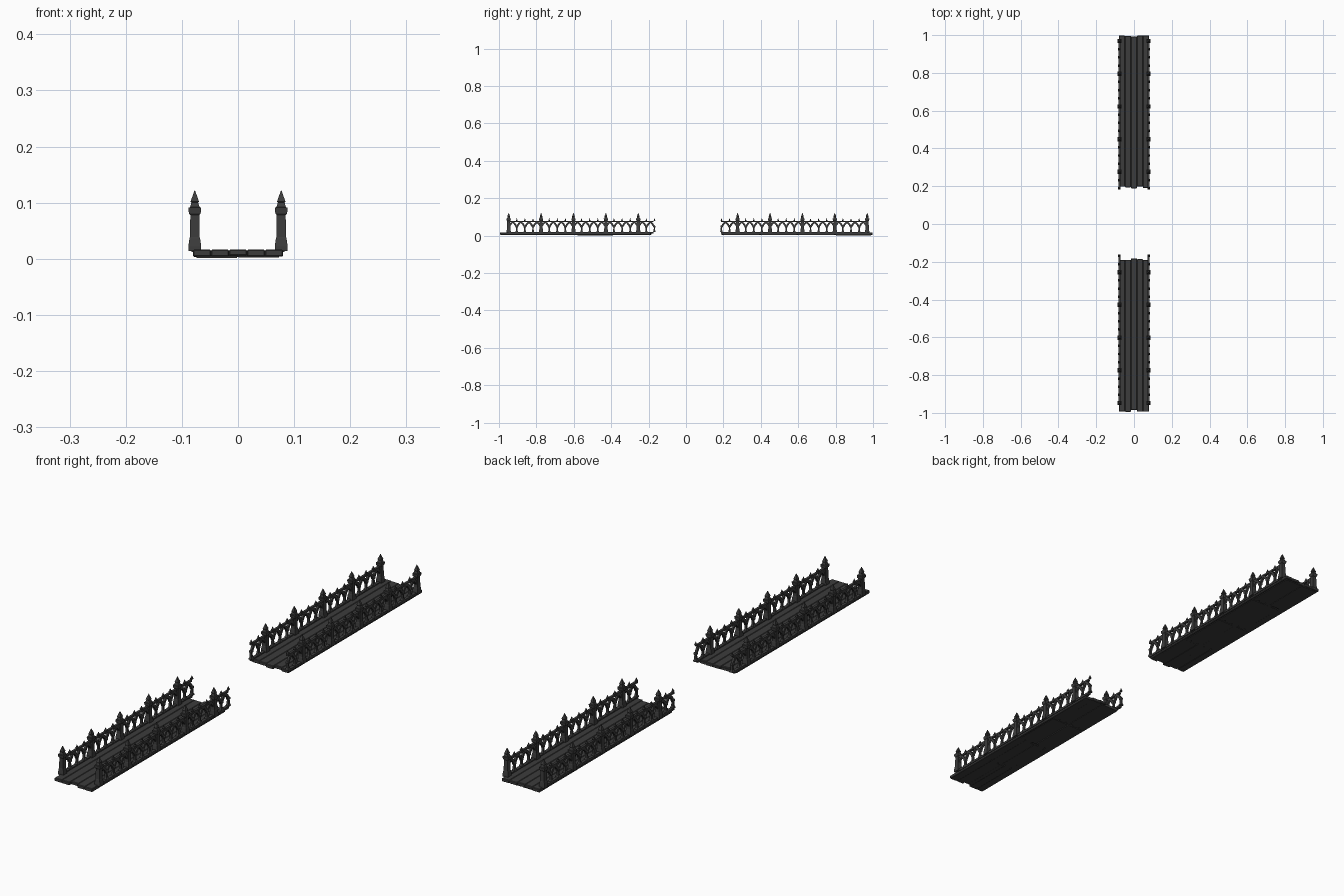
import bpy, bmesh, random
from mathutils import Vector

if "Cube" in bpy.data.objects:
    bpy.data.objects.remove(bpy.data.objects["Cube"])

random.seed(4)
stone = bpy.data.materials.new("dark_stone")
stone.diffuse_color = (0.045, 0.045, 0.045, 1)
stone.use_nodes = True
stone.node_tree.nodes["Principled BSDF"].inputs["Base Color"].default_value = stone.diffuse_color


def finish(bm, name):
    bmesh.ops.recalc_face_normals(bm, faces=bm.faces)
    me = bpy.data.meshes.new(name)
    bm.to_mesh(me)
    bm.free()
    me.materials.append(stone)
    ob = bpy.data.objects.new(name, me)
    bpy.context.collection.objects.link(ob)
    return ob


def loft(bm, x, y, profile):
    """Square tower from (half width, z) pairs."""
    rings = []
    for r, z in profile:
        rings.append([bm.verts.new((x + a * r, y + b * r, z))
                      for a, b in ((-1, -1), (1, -1), (1, 1), (-1, 1))])
    for p, q in zip(rings, rings[1:]):
        for i in range(4):
            j = (i + 1) % 4
            bm.faces.new((p[i], p[j], q[j], q[i]))
    bm.faces.new(rings[0][::-1])
    bm.faces.new(rings[-1])


def box(bm, x0, x1, y0, y1, z0, z1):
    vs = bmesh.ops.create_cube(bm, size=1)["verts"]
    for v in vs:
        v.co = Vector(((x0 + x1) / 2 + v.co.x * (x1 - x0),
                       (y0 + y1) / 2 + v.co.y * (y1 - y0),
                       (z0 + z1) / 2 + v.co.z * (z1 - z0)))


def plate(bm, x, half, pts):
    """Outline in (y, z) extruded across x."""
    a = [bm.verts.new((x - half, y, z)) for y, z in pts]
    b = [bm.verts.new((x + half, y, z)) for y, z in pts]
    bm.faces.new(a[::-1])
    bm.faces.new(b)
    for i in range(len(pts)):
        j = (i + 1) % len(pts)
        bm.faces.new((a[i], a[j], b[j], b[i]))


POST = [(.0115, .014), (.0115, .022), (.0095, .036), (.0085, .039), (.008, .078),
        (.0105, .081), (.0115, .091), (.0085, .092), (.006, .1), (.0075, .102),
        (.004, .112), (.0004, .122)]
FINIAL = [(.003, .078), (.0045, .082), (.003, .084), (.0004, .093)]
PITCH = 0.0433


def arch(bm, x, y):
    """Pointed arch between the balusters at y and y + PITCH."""
    h = PITCH / 2
    curve = [(0, .046), (.004, .055), (.011, .065), (h, .075)]
    for s, base in ((1, y), (-1, y + PITCH)):
        outer = [(base + s * (d - .002), z + .003) for d, z in curve]
        inner = [(base + s * (d + .005), z - .004) for d, z in curve]
        outer[-1] = (base + s * h, .076)
        inner[-1] = (base + s * h, .067)
        plate(bm, x, .004, outer + inner[::-1])


def half_bridge(name, y0, y1, posts, rail0, rail1):
    # deck: long strips with uneven broken ends
    bm = bmesh.new()
    for i in range(5):
        x0 = -.08 + i * .032
        box(bm, x0, x0 + .032, y0 + random.uniform(-.006, .006),
            y1 + random.uniform(-.006, .006), random.uniform(.003, .006), .0165)
    deck = finish(bm, name + "_deck")
    bev = deck.modifiers.new("edges", "BEVEL")
    bev.width = .002
    bev.segments = 1

    # underside slabs
    bm = bmesh.new()
    n = 4
    step = (y1 - y0) / n
    for i in range(n):
        for j in range(2):
            low = random.uniform(.001, .005)
            box(bm, -.074 + j * .075, -.002 + j * .075, y0 + i * step + .008,
                y0 + (i + 1) * step - .003, low, .012)
    finish(bm, name + "_underside_slabs")

    for side, x in (("left", -.077), ("right", .077)):
        # spired posts
        bm = bmesh.new()
        for y in posts:
            loft(bm, x, y, POST)
        finish(bm, f"{name}_{side}_posts")

        # railing: top rail, kerb, balusters, arches and finials
        bm = bmesh.new()
        box(bm, x - .0045, x + .0045, rail0, rail1, .072, .079)
        box(bm, x - .006, x + .006, rail0, rail1, .012, .0205)
        first = posts[0]
        k0 = -int((first - rail0) / PITCH + .2)
        k1 = int((rail1 - first) / PITCH + .2)
        for k in range(k0, k1 + 1):
            y = first + k * PITCH
            loft(bm, x, y, [(.0065, .018), (.0065, .022), (.0042, .027),
                            (.0036, .042), (.0055, .045), (.0055, .05), (.004, .053)])
            loft(bm, x, y, FINIAL)
            if k < k1:
                arch(bm, x, y)
        finish(bm, f"{name}_{side}_railing")


half_bridge("front", -.99, -.187, [-.948 + i * .1732 for i in range(5)], -.948, -.173)
half_bridge("back", .193, .993, [.276 + i * .1732 for i in range(5)], .187, .969)
